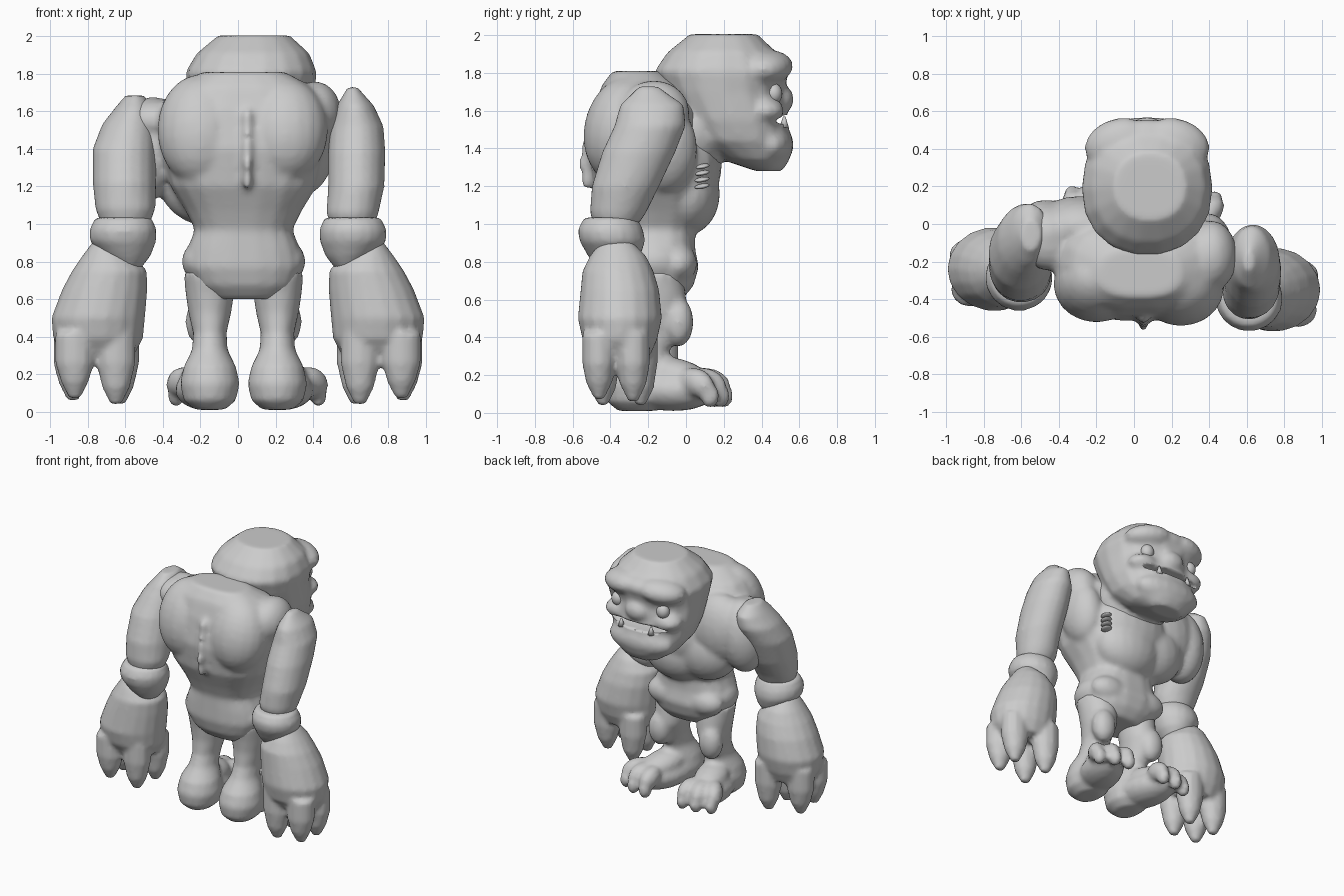
import bpy, bmesh, math
from mathutils import Matrix, Vector, Euler

if "Cube" in bpy.data.objects:
    bpy.data.objects.remove(bpy.data.objects["Cube"])

clay = bpy.data.materials.new("clay_grey")
clay.use_nodes = True
clay.diffuse_color = (0.6, 0.6, 0.6, 1)
clay.node_tree.nodes["Principled BSDF"].inputs["Base Color"].default_value = (0.6, 0.6, 0.6, 1)


def blob(bm, loc, radii, rot=(0, 0, 0)):
    """Ellipsoid."""
    m = Matrix.LocRotScale(Vector(loc), Euler(rot), Vector(radii))
    bmesh.ops.create_uvsphere(bm, u_segments=20, v_segments=14, radius=1, matrix=m)


def loft(bm, sections, sides=18, power=1):
    """Closed skin over horizontal rings given as (x, y, z, rx, ry); a lower power is squarer."""
    def bend(v):
        return math.copysign(abs(v) ** power, v)

    rings = []
    for x, y, z, rx, ry in sections:
        angles = [2 * math.pi * i / sides for i in range(sides)]
        rings.append([bm.verts.new((x + rx * bend(math.cos(a)), y + ry * bend(math.sin(a)), z))
                      for a in angles])
    for low, high in zip(rings, rings[1:]):
        for i in range(sides):
            j = (i + 1) % sides
            bm.faces.new((low[i], low[j], high[j], high[i]))
    bm.faces.new(rings[0][::-1])
    bm.faces.new(rings[-1])


def finish(name, bm, voxel=0.02, smooth=4):
    """Fuse the overlapping masses into one soft skin."""
    bmesh.ops.recalc_face_normals(bm, faces=bm.faces)
    mesh = bpy.data.meshes.new(name)
    bm.to_mesh(mesh)
    bm.free()
    mesh.materials.append(clay)
    ob = bpy.data.objects.new(name, mesh)
    bpy.context.collection.objects.link(ob)
    mesh.shade_smooth()
    if voxel:
        fuse = ob.modifiers.new("fuse", 'REMESH')
        fuse.mode = 'VOXEL'
        fuse.voxel_size = voxel
        fuse.use_smooth_shade = True
        soft = ob.modifiers.new("soften", 'SMOOTH')
        soft.iterations = smooth
    return ob


# Torso: pelvis, waist and rib cage
bm = bmesh.new()
loft(bm, [(.05, -.16, .6, .2, .14), (.04, -.16, .67, .27, .2), (.03, -.16, .77, .32, .23),
          (.03, -.17, .87, .3, .22), (.03, -.17, .97, .26, .22), (.03, -.17, 1.07, .31, .26),
          (.03, -.19, 1.2, .39, .3), (.03, -.21, 1.4, .44, .31), (.03, -.2, 1.6, .46, .29),
          (.03, -.23, 1.73, .37, .22), (.03, -.26, 1.81, .22, .13)], power=.8)

# Chest, one broad mass reaching out to the right shoulder
blob(bm, (.07, 0, 1.16), (.27, .18, .22))
blob(bm, (.05, .02, 1.32), (.31, .17, .25))
blob(bm, (-.17, -.02, 1.22), (.26, .18, .23), (0, .3, 0))
blob(bm, (-.28, -.02, 1.42), (.27, .17, .27), (0, .2, 0))
blob(bm, (-.47, -.05, 1.4), (.17, .18, .28), (0, .1, 0))
blob(bm, (-.45, -.08, 1.55), (.16, .17, .12))

# Back muscles, left shoulder and spine
blob(bm, (-.2, -.32, 1.5), (.23, .2, .3), (-.2, 0, 0))
blob(bm, (.25, -.34, 1.5), (.23, .2, .28), (-.2, 0, 0))
blob(bm, (.41, -.17, 1.59), (.14, .19, .17))
blob(bm, (.39, -.12, 1.4), (.13, .18, .24), (0, .15, 0))
for i in range(5):
    blob(bm, (.05, -.53 + .012 * abs(i - 1), 1.24 + i * .08), (.025, .04, .06))

# Loin pads and side lumps of the hips
for side in (-1, 1):
    blob(bm, (.03 + side * .17, -.04, .79), (.15, .1, .1))
    blob(bm, (.03 + side * .24, -.17, .8), (.09, .14, .1))
finish("torso", bm)

# Head: neck, skull, brows, cheeks, nose and jaw
bm = bmesh.new()
loft(bm, [(.07, .44, 1.28, .13, .07), (.07, .37, 1.34, .23, .18), (.07, .29, 1.44, .3, .27),
          (.07, .25, 1.55, .33, .29), (.07, .2, 1.7, .34, .32), (.07, .19, 1.81, .35, .36),
          (.08, .19, 1.91, .3, .29), (.085, .2, 2.005, .19, .18)], power=.9)
blob(bm, (.07, .05, 1.5), (.28, .2, .25))
blob(bm, (.07, .45, 1.42), (.27, .12, .12))
blob(bm, (.07, .5, 1.66), (.1, .07, .08))
blob(bm, (.07, .42, 1.84), (.2, .14, .08))
for side in (-1, 1):
    blob(bm, (.07 + side * .16, .43, 1.83), (.18, .13, .09), (0, side * .1, side * -.35))
    blob(bm, (.07 + side * .2, .42, 1.6), (.12, .1, .07))
head = finish("head", bm, smooth=3)

# Mouth slot
bm = bmesh.new()
blob(bm, (.07, .58, 1.55), (.3, .18, .03))
cutter = finish("mouth_cutter", bm, voxel=0)
cutter.hide_render = True
cutter.hide_viewport = True
cut = head.modifiers.new("mouth", 'BOOLEAN')
cut.operation = 'DIFFERENCE'
cut.object = cutter

# Row of small ridges beside the chest
bm = bmesh.new()
for i in range(4):
    blob(bm, (.33, .085, 1.2 + i * .035), (.04, .04, .013), (.2, 0, .5))
finish("chest_ridges", bm, voxel=0)

# Upper arms: the left hangs clear, the right runs into the shoulder
bm = bmesh.new()
loft(bm, [(.61, -.37, 1, .12, .12), (.61, -.36, 1.06, .14, .15), (.63, -.32, 1.2, .15, .18),
          (.633, -.25, 1.38, .153, .195), (.633, -.19, 1.52, .143, .19),
          (.625, -.18, 1.63, .1, .17), (.61, -.2, 1.73, .025, .05)])
finish("left_upper_arm", bm, smooth=2)
bm = bmesh.new()
loft(bm, [(-.6, -.28, 1, .13, .12), (-.6, -.27, 1.08, .16, .15), (-.605, -.22, 1.22, .17, .19),
          (-.605, -.15, 1.4, .17, .2), (-.58, -.08, 1.53, .145, .19),
          (-.555, -.05, 1.62, .1, .16), (-.55, -.06, 1.685, .05, .08)])
finish("right_upper_arm", bm, smooth=2)

for side, word in ((-1, "right"), (1, "left")):
    dy = 0 if side > 0 else .11

    def sided(sections):
        return [(side * x, y + dy, z, rx, ry) for x, y, z, rx, ry in sections]

    # Eye
    bm = bmesh.new()
    blob(bm, (.07 + side * .195, .465, 1.69), (.05, .045, .055))
    finish(word + "_eye", bm, voxel=0)

    # Fang rising from the lower lip
    bm = bmesh.new()
    bmesh.ops.create_cone(bm, cap_ends=True, segments=8, radius1=.025, radius2=.006, depth=.06,
                          matrix=Matrix.Translation((.07 + side * .13, .52, 1.54)))
    finish(word + "_fang", bm, voxel=0)

    # Forearm cuff
    bm = bmesh.new()
    loft(bm, sided([(.58, -.38, .76, .06, .09), (.595, -.38, .83, .13, .14), (.613, -.39, .91, .178, .175),
                    (.613, -.4, .97, .18, .175), (.61, -.4, 1.035, .15, .14)]))
    finish(word + "_cuff", bm, smooth=2)

    # Hand with four heavy fingers
    bm = bmesh.new()
    loft(bm, sided([(.745, -.34, .3, .19, .15), (.745, -.35, .39, .24, .2), (.745, -.35, .5, .25, .225),
                    (.71, -.35, .65, .228, .21), (.685, -.36, .75, .2, .19),
                    (.69, -.36, .83, .14, .15), (.72, -.37, .91, .05, .08)]))
    for x, y, tip in ((.65, -.44, .05), (.87, -.46, .08), (.88, -.28, .07), (.63, -.24, .05)):
        loft(bm, sided([(x, y, tip - .01, .03, .025), (x, y, tip + .08, .075, .07),
                        (x, y, .26, .105, .09), (x, y, .42, .105, .09)]), 12)
    finish(word + "_hand", bm, voxel=.017, smooth=3)

    # Leg: heel, calf, knee and thigh
    cx = .03 + side * .18
    bm = bmesh.new()
    loft(bm, [(cx, -.26, .01, .08, .1), (cx, -.26, .06, .14, .16), (cx, -.26, .15, .16, .175),
              (cx, -.25, .24, .14, .155), (cx, -.21, .33, .095, .125), (cx, -.17, .42, .09, .13),
              (cx, -.14, .53, .115, .15), (cx, -.15, .63, .13, .15), (cx, -.17, .74, .14, .15)])
    blob(bm, (cx + side * .04, -.04, .48), (.09, .08, .13))

    # Foot: arch and three toes, turned outward
    turn = .35 if side > 0 else .2
    blob(bm, (cx + side * .03, -.08, .12), (.15, .25, .11), (-.03, 0, -side * turn))
    blob(bm, (cx + side * .03, -.06, .2), (.12, .19, .09), (-.2, 0, -side * turn))
    for t in (-1, 0, 1):
        a = turn + t * .36
        x, y = cx + side * (.01 + .27 * math.sin(a)), -.15 + .3 * math.cos(a)
        blob(bm, (x, y - .02, .16), (.065, .11, .075), (-.35, 0, -side * a))
        blob(bm, (x + side * .05 * math.sin(a), y + .05, .09), (.045, .05, .065))
    finish(word + "_leg", bm, smooth=3)
